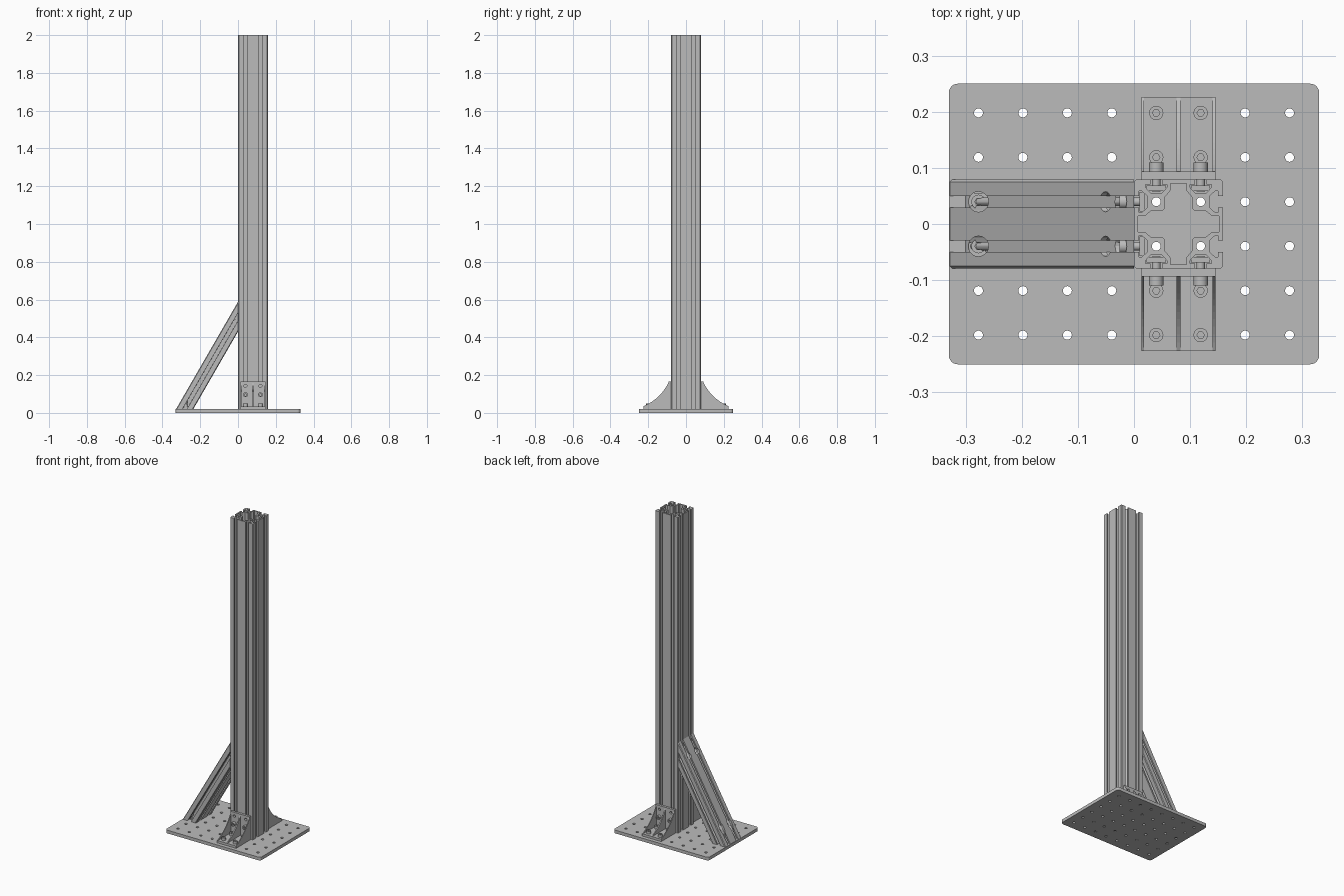
import bpy, bmesh
from math import pi, cos, sin, radians
from mathutils import Matrix, Vector

cube = bpy.data.objects.get("Cube")
if cube:
    bpy.data.objects.remove(cube)

CELL = 0.0792            # pitch of the slots and the plate holes
HALF = CELL / 2
FLOOR = 0.0198           # top of the base plate
COL_X = CELL             # column centre

metal = bpy.data.materials.new("aluminium grey")
metal.use_nodes = True
grey = (0.5, 0.5, 0.5, 1)
metal.diffuse_color = grey
metal.node_tree.nodes["Principled BSDF"].inputs["Base Color"].default_value = grey


def circle(x, y, r, n=20):
    return [(x + r * cos(2 * pi * i / n), y + r * sin(2 * pi * i / n)) for i in range(n)]


def rect(x0, y0, x1, y1):
    return [(x0, y0), (x1, y0), (x1, y1), (x0, y1)]


def frame(origin, ax, ay):
    """Matrix whose local x and y follow ax and ay, and z their cross product."""
    ax, ay = Vector(ax), Vector(ay)
    m = Matrix((ax, ay, ax.cross(ay))).transposed().to_4x4()
    m.translation = origin
    return m


def prism(name, loops, depth, matrix, smooth=False):
    """Extrude an outline (with inner loops as holes) along local z."""
    curve = bpy.data.curves.new(name, "CURVE")
    curve.dimensions = "2D"
    curve.fill_mode = "BOTH"
    curve.extrude = depth / 2
    for loop in loops:
        spline = curve.splines.new("POLY")
        spline.points.add(len(loop) - 1)
        spline.use_cyclic_u = True
        for p, (x, y) in zip(spline.points, loop):
            p.co = (x, y, 0, 1)
    temp = bpy.data.objects.new("temp", curve)
    mesh = bpy.data.meshes.new_from_object(temp)
    bpy.data.objects.remove(temp)
    bpy.data.curves.remove(curve)
    bm = bmesh.new()
    bm.from_mesh(mesh)
    bmesh.ops.remove_doubles(bm, verts=bm.verts, dist=1e-5)
    bm.transform(matrix @ Matrix.Translation((0, 0, depth / 2)))
    bmesh.ops.recalc_face_normals(bm, faces=bm.faces)
    bm.to_mesh(mesh)
    bm.free()
    mesh.name = name
    mesh.materials.clear()
    mesh.materials.append(metal)
    for p in mesh.polygons:
        p.material_index = 0
        p.use_smooth = False
    obj = bpy.data.objects.new(name, mesh)
    bpy.context.collection.objects.link(obj)
    if smooth:
        bpy.ops.object.select_all(action="DESELECT")
        obj.select_set(True)
        bpy.context.view_layer.objects.active = obj
        bpy.ops.object.shade_smooth_by_angle(angle=radians(35))
    return obj


def slotted_outline(nx, ny):
    """Outline of an extrusion of nx by ny cells with a T-slot per cell."""
    half_slot = [(-0.0105, 0), (-0.0105, 0.009), (-0.019, 0.009), (-0.019, 0.014), (-0.01, 0.024)]
    slot = half_slot + [(-u, v) for u, v in reversed(half_slot)]
    points = []
    for k in range(4):
        n_along, n_out = (nx, ny) if k % 2 == 0 else (ny, nx)
        c, s = round(cos(k * pi / 2)), round(sin(k * pi / 2))
        length, out = n_along * HALF, n_out * HALF
        side = [(-length + 0.004, 0)]
        for i in range(n_along):
            centre = (i - (n_along - 1) / 2) * CELL
            side += [(centre + u, v) for u, v in slot]
        side.append((length - 0.004, 0))
        points += [(c * u + s * (out - v), s * u - c * (out - v)) for u, v in side]
    return points


def cut(obj, cutter):
    mod = obj.modifiers.new("cut", "BOOLEAN")
    mod.operation = "DIFFERENCE"
    mod.solver = "EXACT"
    mod.object = cutter
    bpy.ops.object.select_all(action="DESELECT")
    bpy.context.view_layer.objects.active = obj
    obj.select_set(True)
    bpy.ops.object.modifier_apply(modifier=mod.name)
    bpy.data.objects.remove(cutter)


def bolt(name, seat, ax, ay, length):
    """Socket cap screw with its head on the local +z side of the seat."""
    m = frame(seat, ax, ay)
    prism(name + "_head", [circle(0, 0, 0.0127), circle(0, 0, 0.0065, 6)], 0.016, m, True)
    prism(name + "_shank", [circle(0, 0, 0.0078)], length + 0.007,
          m @ Matrix.Translation((0, 0, -length)), True)


X, Y, Z = (1, 0, 0), (0, 1, 0), (0, 0, 1)

# Base plate with rounded corners and a grid of holes
px, py, r = 0.33, 0.25, 0.016
corners = []
for k, (sx, sy) in enumerate([(1, 1), (-1, 1), (-1, -1), (1, -1)]):
    for i in range(7):
        a = (k + i / 6) * pi / 2
        corners.append((sx * (px - r) + r * cos(a), sy * (py - r) + r * sin(a)))
holes = [circle((i - 3.5) * CELL, (j - 2.5) * CELL, 0.008) for i in range(8) for j in range(6)]
prism("base_plate", [corners] + holes, FLOOR, Matrix.Identity(4), True)

# Column: square extrusion with four cores and a hollow cross in the middle
arm = [(0.072, -0.014), (0.072, 0.014), (0.06, 0.014), (0.048, 0.024), (0.028, 0.024),
       (0.024, 0.028), (0.024, 0.048), (0.014, 0.06)]
cavity = []
for k in range(4):
    c, s = round(cos(k * pi / 2)), round(sin(k * pi / 2))
    cavity += [(c * x - s * y, s * x + c * y) for x, y in arm]
cores = [circle(sx * HALF, sy * HALF, 0.0078) for sx in (-1, 1) for sy in (-1, 1)]
prism("column", [slotted_outline(2, 2), cavity] + cores, 2 - FLOOR, frame((COL_X, 0, FLOOR), X, Y))

# Diagonal brace, mitred against the plate and the column
along = Vector((0.5, 0, cos(pi / 6)))
normal = (-cos(pi / 6), 0, 0.5)
quarter = [(0.033, 0.012), (0.024, 0.014), (0.012, 0.022)]
hollow = quarter + [(-x, y) for x, y in reversed(quarter)]
hollow += [(-x, -y) for x, y in hollow]
brace = prism("brace", [slotted_outline(2, 1), hollow, circle(HALF, 0, 0.0078), circle(-HALF, 0, 0.0078)],
              0.5, frame((-0.2825, 0, FLOOR), Y, normal))
middle = Vector((-0.2825, 0, FLOOR)) + along * 0.25
for v in brace.data.vertices:
    if (v.co - middle).dot(along) < 0:
        v.co += along * ((FLOOR - v.co.z) / along.z)
    else:
        v.co += along * (-v.co.x / along.x)

# Counterbores and screws that hold the brace
FOOT_X, HEAD_Z = -3.5 * CELL, 0.5
for name, y in (("left", HALF), ("right", -HALF)):
    cut(brace, prism("cutter", [circle(0, 0, 0.018)], 0.2, frame((FOOT_X, y, 0.03), X, Y)))
    cut(brace, prism("cutter", [circle(0, 0, 0.018)], 0.2, frame((-0.01, y, HEAD_Z), Z, Y)))
    bolt(name + "_brace_foot_bolt", (FOOT_X, y, 0.03), X, Y, 0.025)
    bolt(name + "_brace_head_bolt", (-0.01, y, HEAD_Z), Z, Y, 0.03)
    prism(name + "_brace_nut", [rect(-0.017, -0.017, 0.017, 0.017)], 0.01,
          frame((0.02, y, HEAD_Z), Z, Y))

# Gusset brackets at the front and back of the column
WIDE, REACH, THICK = 0.066, 0.147, 0.0145
TOP = FLOOR + REACH
p0, p1, p2 = Vector((0.01, TOP)), Vector((0.054, 0.075)), Vector((REACH, FLOOR + THICK))
arc = [tuple(p0 * (1 - t) ** 2 + p1 * 2 * t * (1 - t) + p2 * t * t) for t in (i / 12 for i in range(13))]
rib = [(0, FLOOR), (0, TOP)] + arc + [(REACH, FLOOR)]
for side, s in (("front", -1), ("back", 1)):
    face = s * CELL
    prism(side + "_bracket_foot", [rect(-WIDE, 0, WIDE, REACH)], THICK,
          frame((COL_X, face if s > 0 else face - REACH, FLOOR), X, Y))
    prism(side + "_bracket_flange",
          [rect(-WIDE, FLOOR, WIDE, TOP)] + [circle(q * HALF, 0.143, 0.008) for q in (-1, 1)],
          THICK, frame((COL_X, face if s < 0 else face + THICK, 0), X, Z))
    for part, centre, w in (("right", -WIDE + 0.0025, 0.005), ("middle", 0, 0.007), ("left", WIDE - 0.0025, 0.005)):
        prism(f"{side}_bracket_{part}_rib", [rib], w,
              frame((COL_X + centre - s * w / 2, face, 0), (0, s, 0), Z))
    for part, q in (("right", -1), ("left", 1)):
        x = COL_X + q * HALF
        for row, y in (("inner", 1.5 * CELL), ("outer", 2.5 * CELL)):
            bolt(f"{side}_{part}_{row}_foot_bolt", (x, s * y, FLOOR + THICK), X, Y, 0.03)
        bolt(f"{side}_{part}_column_bolt", (x, face + s * THICK, 0.096), (-s, 0, 0), Z, 0.036)
        prism(f"{side}_{part}_column_nut", [rect(-0.017, -0.017, 0.017, 0.017)], 0.01,
              frame((x, s * 0.059, 0.096), (-s, 0, 0), Z))
